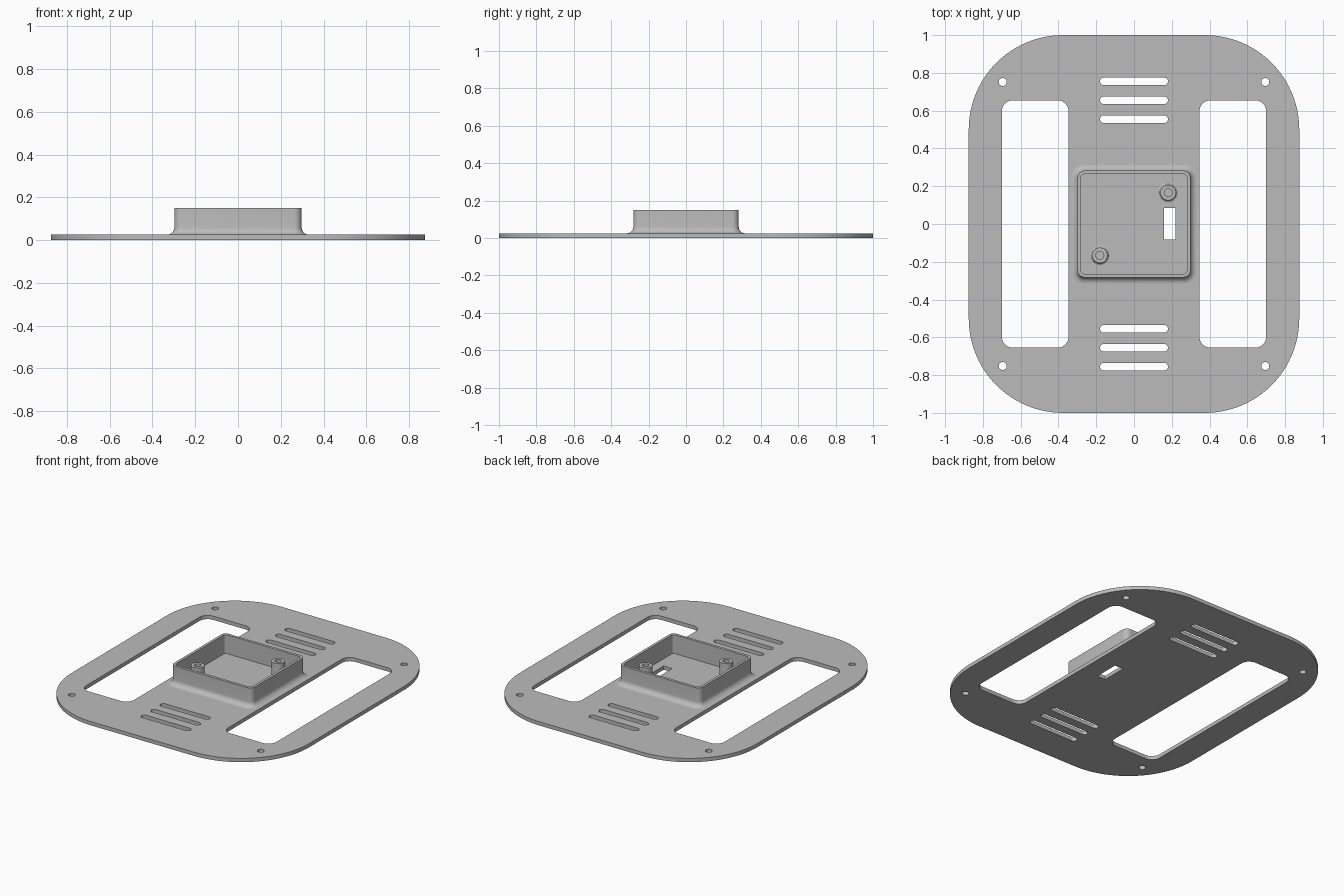
import bpy, bmesh, math
from mathutils import Vector

cube = bpy.data.objects.get("Cube")
if cube:
    bpy.data.objects.remove(cube, do_unlink=True)

grey = bpy.data.materials.new("plain grey")
grey.use_nodes = True
grey.diffuse_color = (0.5, 0.5, 0.5, 1)
grey.node_tree.nodes["Principled BSDF"].inputs["Base Color"].default_value = (0.5, 0.5, 0.5, 1)

THICK = 0.025   # plate thickness
TOP = 0.15      # rim height of the housing


def rounded_rect(cx, cy, hx, hy, r, seg=8):
    """Counter-clockwise outline; equal hx, hy and r give a circle."""
    if r <= 0:
        return [(cx + hx, cy + hy), (cx - hx, cy + hy), (cx - hx, cy - hy), (cx + hx, cy - hy)]
    full = hx - r < 1e-5 and hy - r < 1e-5
    pts = []
    for quarter, (sx, sy) in enumerate([(1, 1), (-1, 1), (-1, -1), (1, -1)]):
        for i in range(seg if full else seg + 1):
            a = (quarter + i / seg) * math.pi / 2
            pts.append((cx + sx * (hx - r) + r * math.cos(a),
                        cy + sy * (hy - r) + r * math.sin(a)))
    # drop coincident points on capsule ends
    return [p for i, p in enumerate(pts)
            if (Vector(p) - Vector(pts[i - 1])).length > 1e-5]


def finish(name, bm):
    bmesh.ops.recalc_face_normals(bm, faces=bm.faces)
    mesh = bpy.data.meshes.new(name)
    bm.to_mesh(mesh)
    bm.free()
    mesh.materials.append(grey)
    obj = bpy.data.objects.new(name, mesh)
    bpy.context.collection.objects.link(obj)
    bpy.ops.object.select_all(action='DESELECT')
    obj.select_set(True)
    bpy.context.view_layer.objects.active = obj
    bpy.ops.object.shade_smooth_by_angle(angle=math.radians(30))
    return obj


def perforated_plate(name, outlines, thickness):
    """Fill the first outline, leave the others as holes, and thicken upwards."""
    bm = bmesh.new()
    edges = []
    for outline in outlines:
        vs = [bm.verts.new((x, y, 0)) for x, y in outline]
        edges += [bm.edges.new((v, vs[i - 1])) for i, v in enumerate(vs)]
    bmesh.ops.triangle_fill(bm, edges=edges, use_beauty=True, normal=(0, 0, 1))
    new = bmesh.ops.extrude_face_region(bm, geom=bm.faces[:])["geom"]
    bmesh.ops.translate(bm, vec=(0, 0, thickness),
                        verts=[g for g in new if isinstance(g, bmesh.types.BMVert)])
    return finish(name, bm)


def loft(name, centre, half, r, profile, seg=8, cap=False):
    """Sweep an (offset, height) profile around a rounded rectangle."""
    bm = bmesh.new()
    rings = [[bm.verts.new((x, y, z)) for x, y in
              rounded_rect(*centre, half[0] + o, half[1] + o, r + o, seg)]
             for o, z in profile]
    for a, b in zip(rings, rings[1:]):
        for i in range(len(a)):
            bm.faces.new((a[i - 1], a[i], b[i], b[i - 1]))
    if cap:
        bm.faces.new(rings[-1])
    return finish(name, bm)


def fillet(r, steps=6):
    """Concave quarter arc from the plate up to the wall."""
    angles = [i / steps * math.pi / 2 for i in range(steps + 1)]
    return [(r - r * math.sin(a), THICK + r - r * math.cos(a)) for a in angles]


# Base plate: outline, side windows, vent slots, screw holes, cable slot
outlines = [rounded_rect(0, 0, 0.875, 1, 0.5, 24)]
for side in (-1, 1):
    outlines.append(rounded_rect(side * 0.523, 0, 0.177, 0.655, 0.06))
    for y in (0.555, 0.655, 0.755):
        outlines.append(rounded_rect(0, side * y, 0.18, 0.02, 0.02, 6))
    for end in (-1, 1):
        outlines.append(rounded_rect(side * 0.695, end * 0.752, 0.021, 0.021, 0.021, 6))
outlines.append(rounded_rect(0.19, 0.002, 0.031, 0.083, 0))
perforated_plate("base_plate", outlines, THICK)

# Open housing wall with a filleted foot
loft("housing_wall", (0, 0), (0.298, 0.282), 0.035,
     fillet(0.034) + [(0, TOP), (-0.018, TOP), (-0.018, THICK)])

# Two screw posts with blind holes
for name, sign in (("right_screw_post", -1), ("left_screw_post", 1)):
    loft(name, (sign * 0.181, sign * 0.166), (0.041, 0.041), 0.041,
         fillet(0.012, 3) + [(0, 0.135), (-0.02, 0.135), (-0.02, 0.04)], cap=True)
